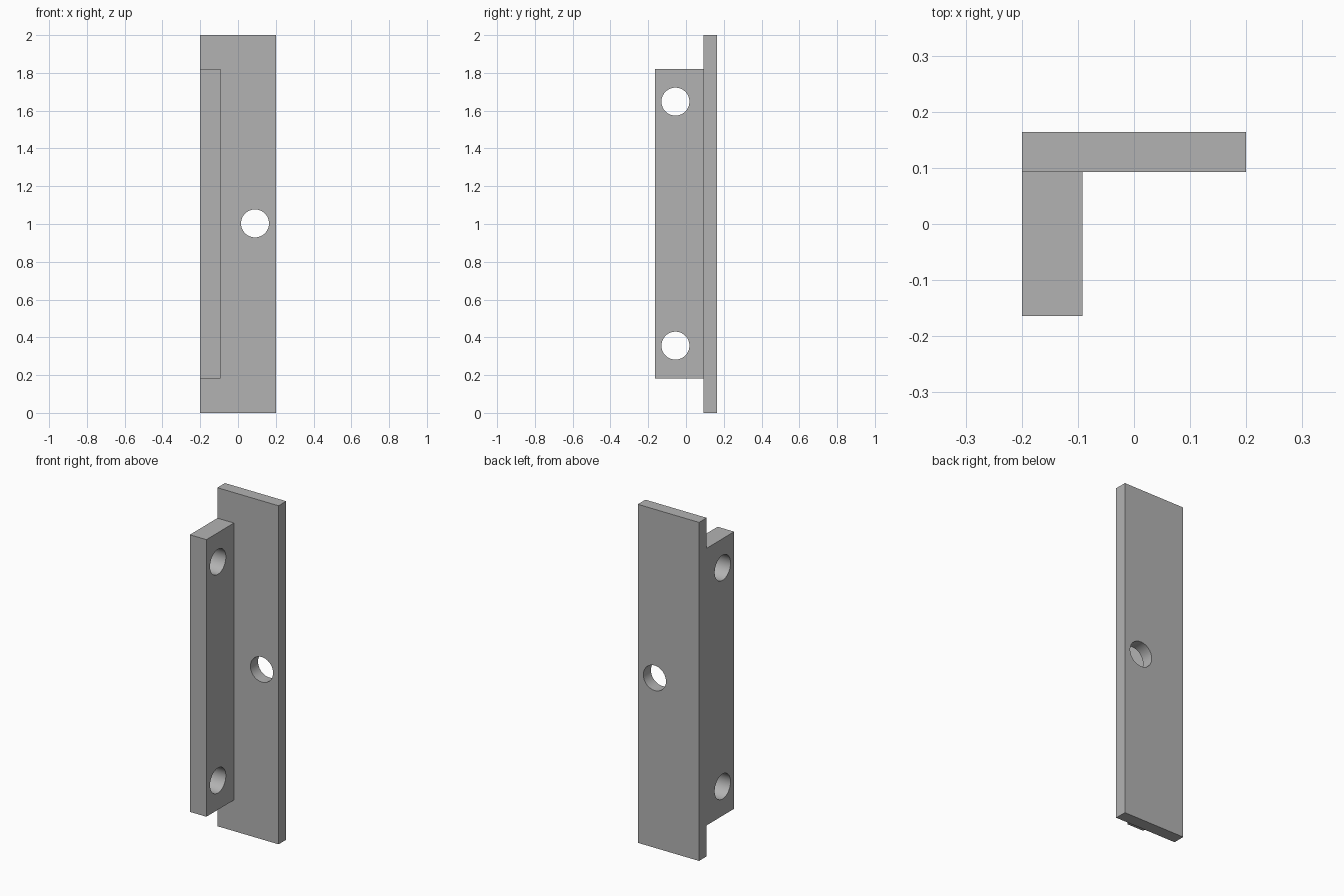
import bpy
import math

default = bpy.data.objects.get("Cube")
if default:
    bpy.data.objects.remove(default, do_unlink=True)

# Single plain grey material
grey = bpy.data.materials.new("plain grey")
grey.use_nodes = True
GREY = (0.45, 0.45, 0.45, 1.0)
grey.diffuse_color = GREY
grey.node_tree.nodes["Principled BSDF"].inputs["Base Color"].default_value = GREY

HOLE_RADIUS = 0.074


def box(name, low, high):
    """Axis-aligned box between two corners."""
    centre = [(a + b) / 2 for a, b in zip(low, high)]
    bpy.ops.mesh.primitive_cube_add(size=1, location=centre)
    obj = bpy.context.object
    obj.name = name
    obj.scale = [b - a for a, b in zip(low, high)]
    bpy.ops.object.transform_apply(location=False, rotation=False, scale=True)
    obj.data.materials.append(grey)
    return obj


def drill(obj, centre, rotation):
    """Cut a round through-hole along the rotated cylinder axis."""
    bpy.ops.mesh.primitive_cylinder_add(
        vertices=64, radius=HOLE_RADIUS, depth=0.3, location=centre, rotation=rotation)
    cutter = bpy.context.object
    cutter.hide_render = True
    cutter.data.materials.append(grey)
    cut = obj.modifiers.new("hole", 'BOOLEAN')
    cut.operation = 'DIFFERENCE'
    cut.solver = 'EXACT'
    cut.object = cutter
    bpy.context.view_layer.objects.active = obj
    bpy.ops.object.modifier_apply(modifier=cut.name)
    bpy.data.objects.remove(cutter, do_unlink=True)


# Tall back plate with one hole, drilled front to back
back_plate = box("back_plate", (-0.2, 0.093, 0), (0.2, 0.164, 2))
drill(back_plate, (0.09, 0.13, 1.003), (math.pi / 2, 0, 0))

# Shorter side flange with two holes, drilled side to side
side_flange = box("side_flange", (-0.2, -0.164, 0.183), (-0.092, 0.093, 1.82))
for z in (0.356, 1.648):
    drill(side_flange, (-0.146, -0.056, z), (0, math.pi / 2, 0))

# Smooth hole walls, sharp edges
for part in (back_plate, side_flange):
    bpy.ops.object.select_all(action='DESELECT')
    part.select_set(True)
    bpy.context.view_layer.objects.active = part
    bpy.ops.object.shade_smooth_by_angle(angle=math.radians(30))
